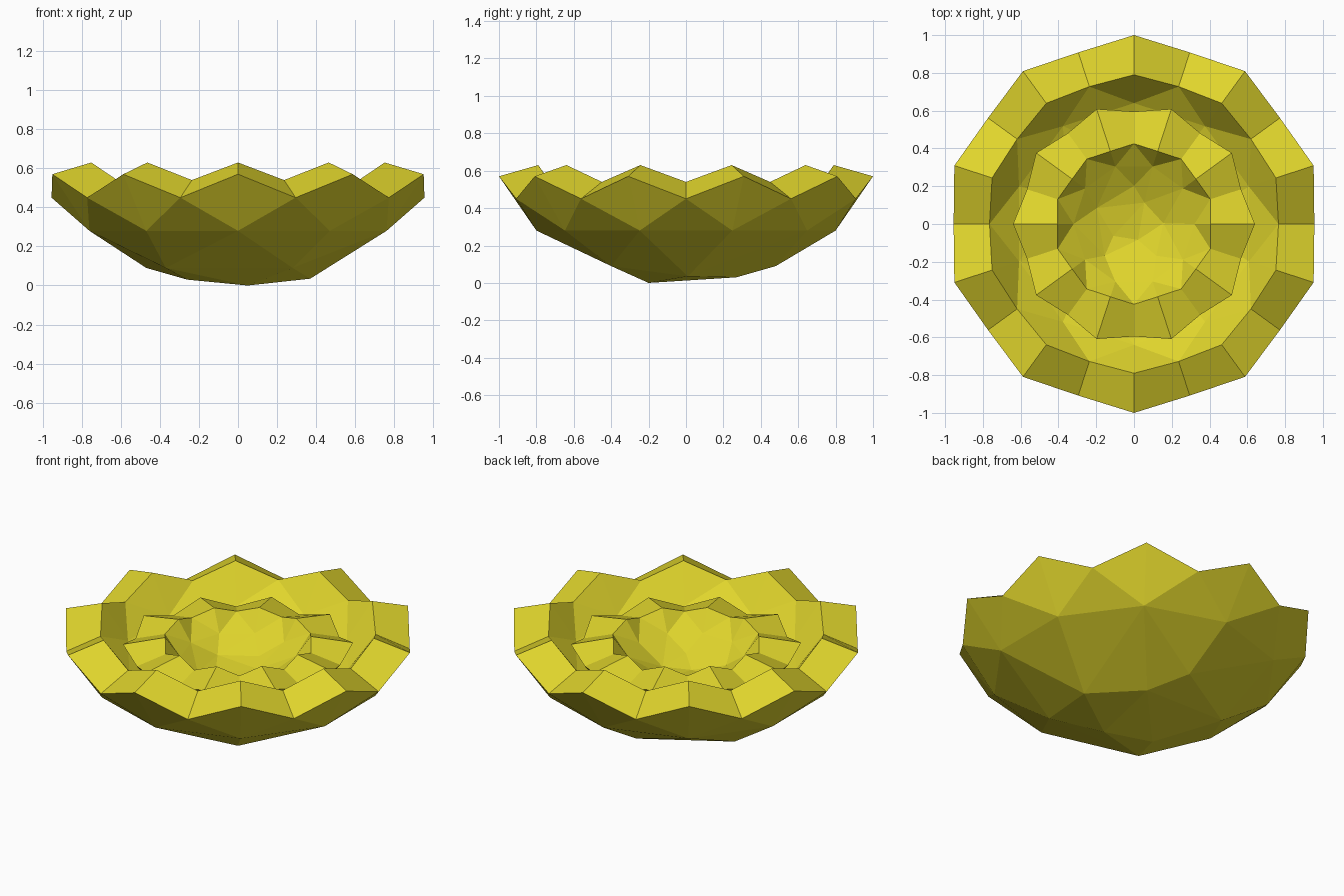
import bpy, bmesh
from math import cos, sin, pi

if "Cube" in bpy.data.objects:
    bpy.data.objects.remove(bpy.data.objects["Cube"])

N = 10  # petals per bowl

mat = bpy.data.materials.new("yellow")
mat.diffuse_color = (0.74, 0.66, 0.025, 1)
mat.use_nodes = True
mat.node_tree.nodes["Principled BSDF"].inputs["Base Color"].default_value = mat.diffuse_color


def polar(bm, r, z, deg):
    a = deg * pi / 180
    return bm.verts.new((r * cos(a), r * sin(a), z))


def skin(bm, peak, valley, ring, low, phase):
    """One faceted bowl surface: zigzag rim, ten-point ring, irregular bottom."""
    step = 360 / N
    p = [polar(bm, *peak, phase + i * step) for i in range(N)]
    v = [polar(bm, *valley, phase + (i + 0.5) * step) for i in range(N)]
    r = [polar(bm, *ring, phase + i * step) for i in range(N)]
    for i in range(N):
        j = (i + 1) % N
        bm.faces.new((r[i], v[i], p[i]))
        bm.faces.new((r[i], p[i], v[i - 1]))
        bm.faces.new((r[i], r[j], v[i]))
    # bottom closed by a hull, with its flat lid removed
    pts = [bm.verts.new(c) for c in low]
    hull = bmesh.ops.convex_hull(bm, input=r + pts, use_existing_faces=False)
    ring_set = set(r)
    lid = [f for f in hull["geom"] if isinstance(f, bmesh.types.BMFace)
           and all(w in ring_set for w in f.verts)]
    bmesh.ops.delete(bm, geom=lid, context='FACES')
    return [w for pair in zip(p, v) for w in pair]


def bowl(name, phase, outer, inner):
    bm = bmesh.new()
    a = skin(bm, *outer, phase)
    b = skin(bm, *inner, phase)
    # sloping top faces joining the two rims
    for i in range(2 * N):
        j = (i + 1) % (2 * N)
        bm.faces.new((a[i], a[j], b[j], b[i]))
    loose = [w for w in bm.verts if not w.link_faces]
    bmesh.ops.delete(bm, geom=loose, context='VERTS')
    bmesh.ops.recalc_face_normals(bm, faces=bm.faces)
    me = bpy.data.meshes.new(name)
    bm.to_mesh(me)
    bm.free()
    me.materials.append(mat)
    ob = bpy.data.objects.new(name, me)
    bpy.context.collection.objects.link(ob)


# irregular underside points of the large bowl
LOW = [(0, .48, .09), (-.47, .2, .09), (-.37, -.4, .09), (.28, -.4, .09),
       (.37, .01, .035), (.13, .27, .03), (.05, -.2, 0), (-.26, -.15, .03)]


def scaled(s, z0, sz):
    return [(x * s, y * s, z0 + z * sz) for x, y, z in LOW]


# large outer bowl
bowl("outer_petals", 90,
     ((1.0, .57), (.955, .45), (.8, .28), LOW),
     ((.79, .63), (.765, .54), (.64, .42), scaled(.75, .21, .9)))

# small bowl nested inside, turned half a petal
bowl("inner_petals", 72,
     ((.64, .49), (.595, .44), (.51, .32), scaled(.64, .14, .64)),
     ((.405, .53), (.425, .49), (.32, .41), scaled(.42, .29, .5)))
